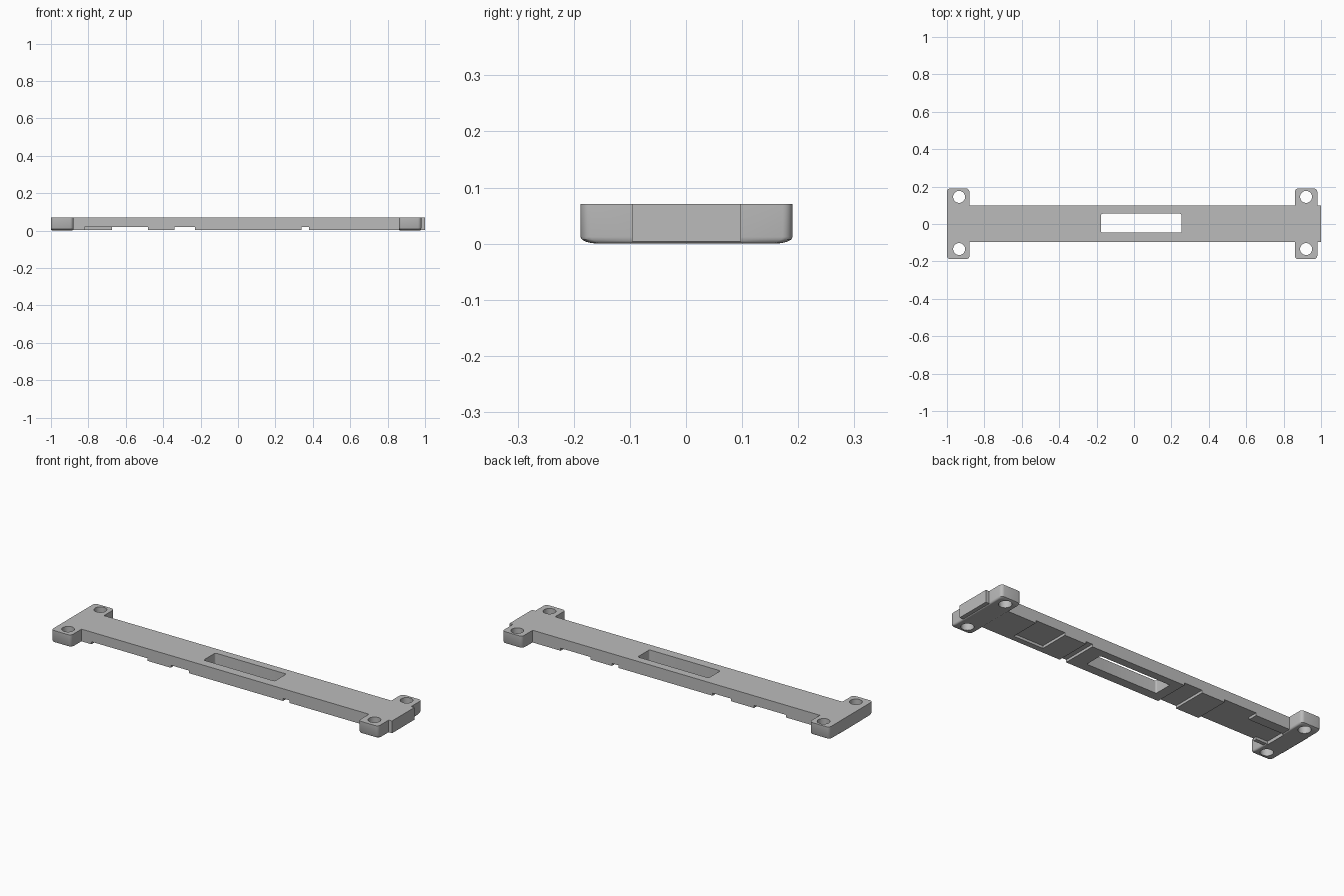
import bpy, bmesh, math

cube = bpy.data.objects.get("Cube")
if cube:
    bpy.data.objects.remove(cube, do_unlink=True)

TOP = 0.071
grey = bpy.data.materials.new("plain grey")
grey.use_nodes = True
COLOUR = (0.5, 0.5, 0.5, 1)
grey.diffuse_color = COLOUR
grey.node_tree.nodes["Principled BSDF"].inputs["Base Color"].default_value = COLOUR


def rounded_rect(x0, x1, y0, y1, r, steps=5):
    """Anticlockwise outline with round corners."""
    corners = [(x1 - r, y1 - r), (x0 + r, y1 - r), (x0 + r, y0 + r), (x1 - r, y0 + r)]
    return [(cx + r * math.cos(a), cy + r * math.sin(a))
            for q, (cx, cy) in enumerate(corners)
            for a in [(q + k / steps) * math.pi / 2 for k in range(steps + 1)]]


def loft(name, layers):
    """Solid skinned through (outline, z) layers, bottom to top."""
    bm = bmesh.new()
    rings = [[bm.verts.new((x, y, z)) for x, y in pts] for pts, z in layers]
    bm.faces.new(reversed(rings[0]))
    bm.faces.new(rings[-1])
    for low, high in zip(rings, rings[1:]):
        for i in range(len(low)):
            j = (i + 1) % len(low)
            bm.faces.new((low[i], low[j], high[j], high[i]))
    mesh = bpy.data.meshes.new(name)
    bm.to_mesh(mesh)
    bm.free()
    mesh.materials.append(grey)
    obj = bpy.data.objects.new(name, mesh)
    bpy.context.collection.objects.link(obj)
    return obj


def block(name, x0, x1, y0, y1, z0, z1):
    pts = [(x0, y0), (x1, y0), (x1, y1), (x0, y1)]
    return loft(name, [(pts, z0), (pts, z1)])


def combine(target, tool, operation):
    mod = target.modifiers.new(operation, 'BOOLEAN')
    mod.object, mod.operation, mod.solver = tool, operation, 'EXACT'
    bpy.context.view_layer.objects.active = target
    bpy.ops.object.modifier_apply(modifier=mod.name)
    bpy.data.objects.remove(tool, do_unlink=True)


# Long flat bar
bar = block("mounting_bar", -1, 1, -0.096, 0.098, 0.004, TOP)

# Cross plates at both ends, with softened lower edges
for x0, x1 in ((-1, -0.88), (0.86, 0.98)):
    layers = []
    for k in range(5):
        a = k / 4 * math.pi / 2
        ix, iy = 0.008 * (1 - math.sin(a)), 0.032 * (1 - math.sin(a))
        outline = rounded_rect(x0 + ix, x1 - ix, -0.188 + iy, 0.19 - iy, 0.018)
        layers.append((outline, 0.012 * (1 - math.cos(a))))
    layers.append((rounded_rect(x0, x1, -0.188, 0.19, 0.018), TOP))
    combine(bar, loft("end_plate", layers), 'UNION')

# Screw holes
for x in (-0.935, 0.92):
    for y in (-0.134, 0.145):
        circle = rounded_rect(x - 0.032, x + 0.032, y - 0.032, y + 0.032, 0.0319, 8)
        combine(bar, loft("screw_hole", [(circle, -0.1), (circle, 0.2)]), 'DIFFERENCE')

# Central slot
slot = rounded_rect(-0.176, 0.254, -0.046, 0.055, 0.008)
combine(bar, loft("slot", [(slot, -0.1), (slot, 0.2)]), 'DIFFERENCE')

# Shallow recesses on the underside: x range, y range
for x0, x1, y0, y1 in (
    (0.51, 0.69, -0.065, 0.2),
    (0.34, 0.38, -0.2, 0.2),
    (-0.34, -0.23, -0.2, 0.2),
    (-0.675, -0.48, -0.2, 0.2),
    (-0.82, -0.67, -0.2, 0.045),
    (-0.89, -0.81, -0.075, 0.045),
):
    combine(bar, block("recess", x0, x1, y0, y1, -0.1, 0.018), 'DIFFERENCE')

# Smooth rounded parts, sharp corners elsewhere
bpy.ops.object.select_all(action='DESELECT')
bar.select_set(True)
bpy.context.view_layer.objects.active = bar
bpy.ops.object.shade_smooth_by_angle(angle=math.radians(30))
